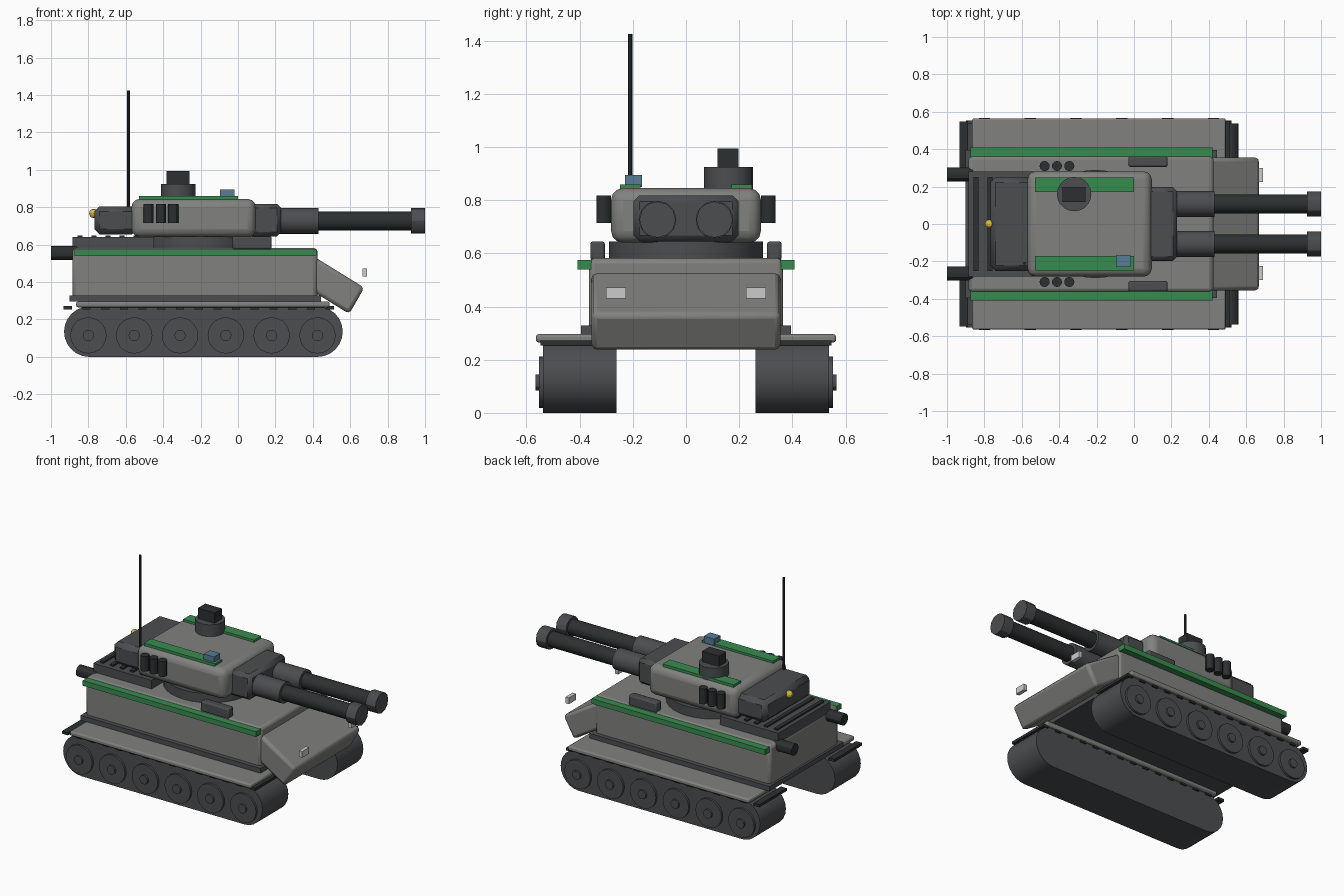
import bpy, bmesh
from math import pi, radians, sin, cos
from mathutils import Matrix, Vector

if "Cube" in bpy.data.objects:
    bpy.data.objects.remove(bpy.data.objects["Cube"])


def material(name, rgb):
    m = bpy.data.materials.new(name)
    m.diffuse_color = (*rgb, 1)
    m.use_nodes = True
    m.node_tree.nodes["Principled BSDF"].inputs["Base Color"].default_value = m.diffuse_color
    return m


DARK = material("dark_metal", (0.07, 0.075, 0.08))
BLACK = material("black", (0.025, 0.03, 0.03))
GREY = material("hull_grey", (0.22, 0.22, 0.21))
GREEN = material("green_trim", (0.04, 0.26, 0.08))
BLUE = material("blue_lens", (0.1, 0.2, 0.3))
WHITE = material("lamp_white", (0.75, 0.75, 0.73))
YELLOW = material("yellow_lamp", (0.7, 0.5, 0.05))


def finish(name, bm, mat, bevel=0, segs=2):
    bmesh.ops.recalc_face_normals(bm, faces=bm.faces)
    me = bpy.data.meshes.new(name)
    bm.to_mesh(me)
    bm.free()
    ob = bpy.data.objects.new(name, me)
    bpy.context.collection.objects.link(ob)
    me.materials.append(mat)
    if bevel:
        b = ob.modifiers.new("bevel", 'BEVEL')
        b.width, b.segments = bevel, segs
    bpy.ops.object.select_all(action='DESELECT')
    bpy.context.view_layer.objects.active = ob
    ob.select_set(True)
    bpy.ops.object.shade_smooth_by_angle(angle=radians(30))
    return ob


def box(name, x, y, z, mat, bevel=0, segs=2):
    """Box from (min, max) ranges."""
    lo, hi = zip(x, y, z)
    lo, hi = Vector(lo), Vector(hi)
    bm = bmesh.new()
    bmesh.ops.create_cube(bm, size=1, matrix=Matrix.Translation((lo + hi) / 2) @ Matrix.Diagonal((*(hi - lo), 1)))
    return finish(name, bm, mat, bevel, segs)


def cyl(name, axis, lo, hi, centre, r, mat, n=16, bevel=0):
    """Cylinder along an axis between lo and hi; centre gives the other two coordinates."""
    bm = bmesh.new()
    mid = (lo + hi) / 2
    pos = {'X': (mid, *centre), 'Y': (centre[0], mid, centre[1]), 'Z': (*centre, mid)}[axis]
    rot = {'X': Matrix.Rotation(pi / 2, 4, 'Y'), 'Y': Matrix.Rotation(pi / 2, 4, 'X'), 'Z': Matrix()}[axis]
    bmesh.ops.create_cone(bm, cap_ends=True, segments=n, radius1=r, radius2=r, depth=hi - lo,
                          matrix=Matrix.Translation(pos) @ rot)
    return finish(name, bm, mat, bevel)


def prism(name, pts, y0, y1, mat, bevel=0, segs=2):
    """Extrude an x/z outline along y."""
    bm = bmesh.new()
    f = bm.faces.new([bm.verts.new((x, y0, z)) for x, z in pts])
    ext = bmesh.ops.extrude_face_region(bm, geom=[f])['geom']
    bmesh.ops.translate(bm, vec=(0, y1 - y0, 0), verts=[v for v in ext if isinstance(v, bmesh.types.BMVert)])
    return finish(name, bm, mat, bevel, segs)


def sided(s, a, b):
    return tuple(sorted((s * a, s * b)))


# Hull, sloped nose plate and lower sill
box("hull", (-0.885, 0.425), (-0.365, 0.365), (0.3, 0.582), GREY, 0.02)
prism("nose_plate", [(0.40, 0.54), (0.675, 0.37), (0.595, 0.23), (0.32, 0.40)], -0.355, 0.355, GREY, 0.02)
box("hull_sill", (-0.9, 0.445), (-0.395, 0.395), (0.295, 0.328), DARK)

# Running gear, trim and fittings on both sides
R = 0.135
arc = [(0.425 + R * sin(a), R + R * cos(a)) for a in [pi * i / 12 for i in range(13)]]
arc += [(-0.795 - R * sin(a), R - R * cos(a)) for a in [pi * i / 12 for i in range(13)]]
for s, side in ((-1, "right"), (1, "left")):
    prism("track_" + side, arc, s * 0.262, s * 0.538, DARK)
    for i in range(6):
        x = -0.80 + 0.245 * i
        cyl(f"wheel_{side}_{i}", 'Y', *sided(s, 0.3, 0.553), (x, 0.115), 0.097, DARK, 20)
        cyl(f"hub_{side}_{i}", 'Y', *sided(s, 0.5, 0.566), (x, 0.115), 0.03, DARK, 12)
    for i in range(15):
        x = -0.91 + 0.1 * i
        box(f"track_link_{side}_{i}", (x - 0.022, x + 0.022), sided(s, 0.255, 0.548), (0.254, 0.272), BLACK)
    box("fender_" + side, (-0.865, 0.49), sided(s, 0.24, 0.565), (0.265, 0.296), GREY, 0.01)
    box("hull_stripe_" + side, (-0.875, 0.42), sided(s, 0.355, 0.408), (0.54, 0.575), GREEN)
    box("side_bin_" + side, (-0.03, 0.18), sided(s, 0.305, 0.36), (0.575, 0.645), DARK, 0.01)
    cyl("exhaust_" + side, 'X', -1.0, -0.86, (s * 0.265, 0.555), 0.038, BLACK, 12)
    box("headlight_" + side, (0.665, 0.69), sided(s, 0.225, 0.3), (0.43, 0.472), WHITE)
    # Twin guns
    y = s * 0.107
    cyl("gun_sleeve_" + side, 'X', 0.15, 0.43, (y, 0.727), 0.07, DARK, 20)
    cyl("gun_barrel_" + side, 'X', 0.40, 0.95, (y, 0.727), 0.051, BLACK, 20)
    cyl("gun_muzzle_" + side, 'X', 0.925, 1.0, (y, 0.727), 0.068, DARK, 12)
    # Turret trim and smoke launchers
    box("turret_stripe_" + side, (-0.53, 0.0), sided(s, 0.172, 0.248), (0.83, 0.86), GREEN)
    for i, x in enumerate((-0.478, -0.412, -0.346)):
        cyl(f"smoke_tube_{side}_{i}", 'Z', 0.715, 0.818, (x, s * 0.31), 0.027, BLACK, 12)

# Engine deck with slats
box("engine_deck", (-0.885, -0.45), (-0.28, 0.28), (0.57, 0.64), DARK)
for i in range(5):
    x = -0.845 + 0.075 * i
    box(f"deck_slat_{i}", (x - 0.013, x + 0.013), (-0.25, 0.25), (0.63, 0.65), BLACK)

# Turret
cyl("turret_ring", 'Z', 0.57, 0.645, (-0.205, 0), 0.29, DARK, 32)
box("turret", (-0.57, 0.095), (-0.282, 0.282), (0.64, 0.845), GREY, 0.045, 3)
box("turret_bustle", (-0.768, -0.54), (-0.25, 0.25), (0.655, 0.805), DARK, 0.028, 1)
box("gun_mantlet", (0.05, 0.23), (-0.197, 0.197), (0.645, 0.818), DARK, 0.022, 1)

# Cupola, sights, lamp and antenna
cyl("cupola", 'Z', 0.83, 0.925, (-0.32, 0.16), 0.092, DARK, 20)
box("periscope", (-0.383, -0.258), (0.118, 0.197), (0.92, 0.995), BLACK)
box("sensor", (-0.095, -0.018), (-0.23, -0.165), (0.85, 0.895), BLUE)
cyl("antenna", 'Z', 0.80, 1.425, (-0.585, -0.21), 0.008, BLACK, 8)
bm = bmesh.new()
bmesh.ops.create_uvsphere(bm, u_segments=10, v_segments=6, radius=0.025,
                          matrix=Matrix.Translation((-0.772, 0, 0.767)))
finish("rear_lamp", bm, YELLOW)
